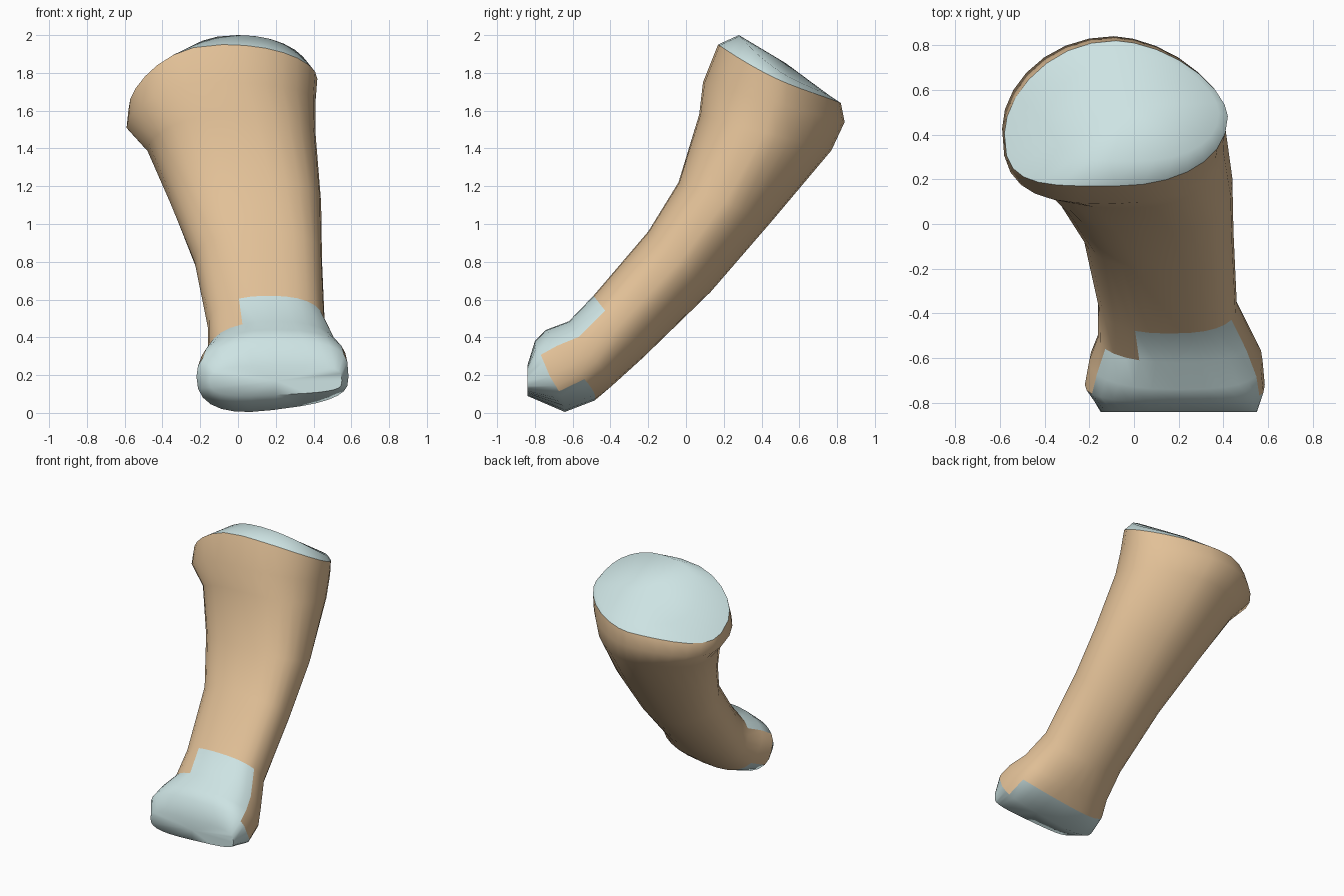
import bpy, math
from mathutils import Vector

if "Cube" in bpy.data.objects:
    bpy.data.objects.remove(bpy.data.objects["Cube"])

N = 28

# Cross-sections from the lower head to the upper base:
# front (y, z), back (y, z), x min, x max, left drop, right drop, underside tilt,
# corner powers: front right, front left, back left, back right
SECTIONS = [
    ((-.84, .25), (-.84, .09), -.15, .55, 0, 0, .05, 4, 3, 3, 4),
    ((-.80, .38), (-.64, .005), -.22, .585, 0, 0, .12, 3.4, 2.5, 2.4, 3.2),
    ((-.74, .44), (-.48, .065), -.20, .575, 0, 0, .12, 2.8, 2.3, 2.4, 2.8),
    ((-.62, .485), (-.39, .14), -.16, .53, 0, 0, .06, 2.6, 2.2, 2.3, 2.3),
    ((-.49, .62), (-.23, .29), -.16, .46, 0, 0, 0, 2.6, 2.2, 2.0, 1.9),
    ((-.20, .96), (.13, .64), -.23, .445, 0, 0, 0, 2.8, 2.3, 1.9, 1.75),
    ((-.04, 1.22), (.45, 1.01), -.36, .44, 0, 0, 0, 2.7, 2.4, 1.9, 1.75),
    ((.07, 1.58), (.77, 1.39), -.48, .41, .10, 0, 0, 2.4, 2.6, 1.9, 1.7),
    ((.09, 1.75), (.84, 1.54), -.59, .41, .14, 0, 0, 2.2, 2.7, 2.0, 1.7),
    ((.17, 1.95), (.82, 1.64), -.58, .42, .21, .03, 0, 2.1, 2.6, 2.0, 1.65),
    ((.28, 2.0), (.76, 1.68), -.38, .38, .10, .04, 0, 2.1, 2.4, 2.0, 1.75),
]


def ring(f, b, x0, x1, left, right, tilt, *powers):
    f, b = Vector((0, *f)), Vector((0, *b))
    mid, half = (f + b) / 2, (f - b) / 2
    axis = Vector((1, 0, 0)).cross(-half).normalized()
    pts = []
    for i in range(N):
        a = 2 * math.pi * i / N
        c, s = math.cos(a), math.sin(a)
        p = 2 / powers[4 * i // N]
        u = math.copysign(abs(c) ** p, c)
        v = math.copysign(abs(s) ** p, s)
        q = mid + half * v - axis * (right if c > 0 else left) * abs(u) ** 2.3
        q.x = (x0 + x1) / 2 + (x1 - x0) / 2 * u
        q.z += max(0, -v) * tilt * (q.x - .1)
        pts.append(q)
    return pts


rings = [ring(*s) for s in SECTIONS]
verts = [p for r in rings for p in r]
verts += [Vector((.2, -.84, .17)), Vector((-.02, .53, 1.85))]
parts = {"bone_shaft": [], "head_cartilage": [], "base_cartilage": []}

# Sort the walls into bone and cartilage; the sides of the head stay bone
for k in range(len(rings) - 1):
    for i in range(N):
        j = (i + 1) % N
        face = (k * N + i, k * N + j, (k + 1) * N + j, (k + 1) * N + i)
        a = 2 * math.pi * (i + .5) / N
        c, s = math.cos(a), math.sin(a)
        upper = s > .35 and not (k == 3 and c < -.5)
        if k >= 9:
            name = "base_cartilage"
        elif k == 0 or (k == 1 and s < -.35) or (k < 4 and upper):
            name = "head_cartilage"
        else:
            name = "bone_shaft"
        parts[name].append(face)

# Close both ends
top = (len(rings) - 1) * N
for i in range(N):
    j = (i + 1) % N
    parts["head_cartilage"].append((j, i, len(verts) - 2))
    parts["base_cartilage"].append((top + i, top + j, len(verts) - 1))

# Test one mid-shaft face to see whether the loft points inwards
q = [verts[5 * N], verts[5 * N + 1], verts[6 * N]]
flip = (q[1] - q[0]).cross(q[2] - q[0]).x < 0


def build(name, faces, mat):
    used = sorted({v for f in faces for v in f})
    index = {v: n for n, v in enumerate(used)}
    mesh = bpy.data.meshes.new(name)
    mesh.from_pydata([verts[v] for v in used], [], [[index[v] for v in f] for f in faces])
    if flip:
        mesh.flip_normals()
    mesh.materials.append(mat)
    obj = bpy.data.objects.new(name, mesh)
    bpy.context.collection.objects.link(obj)
    bpy.ops.object.select_all(action='DESELECT')
    obj.select_set(True)
    bpy.context.view_layer.objects.active = obj
    bpy.ops.object.shade_smooth_by_angle(angle=math.radians(70))


def material(name, color):
    m = bpy.data.materials.new(name)
    m.diffuse_color = (*color, 1)
    m.use_nodes = True
    m.node_tree.nodes["Principled BSDF"].inputs["Base Color"].default_value = m.diffuse_color
    return m


bone = material("bone", (.76, .53, .31))
cartilage = material("cartilage", (.61, .77, .77))
for name, faces in parts.items():
    build(name, faces, bone if name == "bone_shaft" else cartilage)
